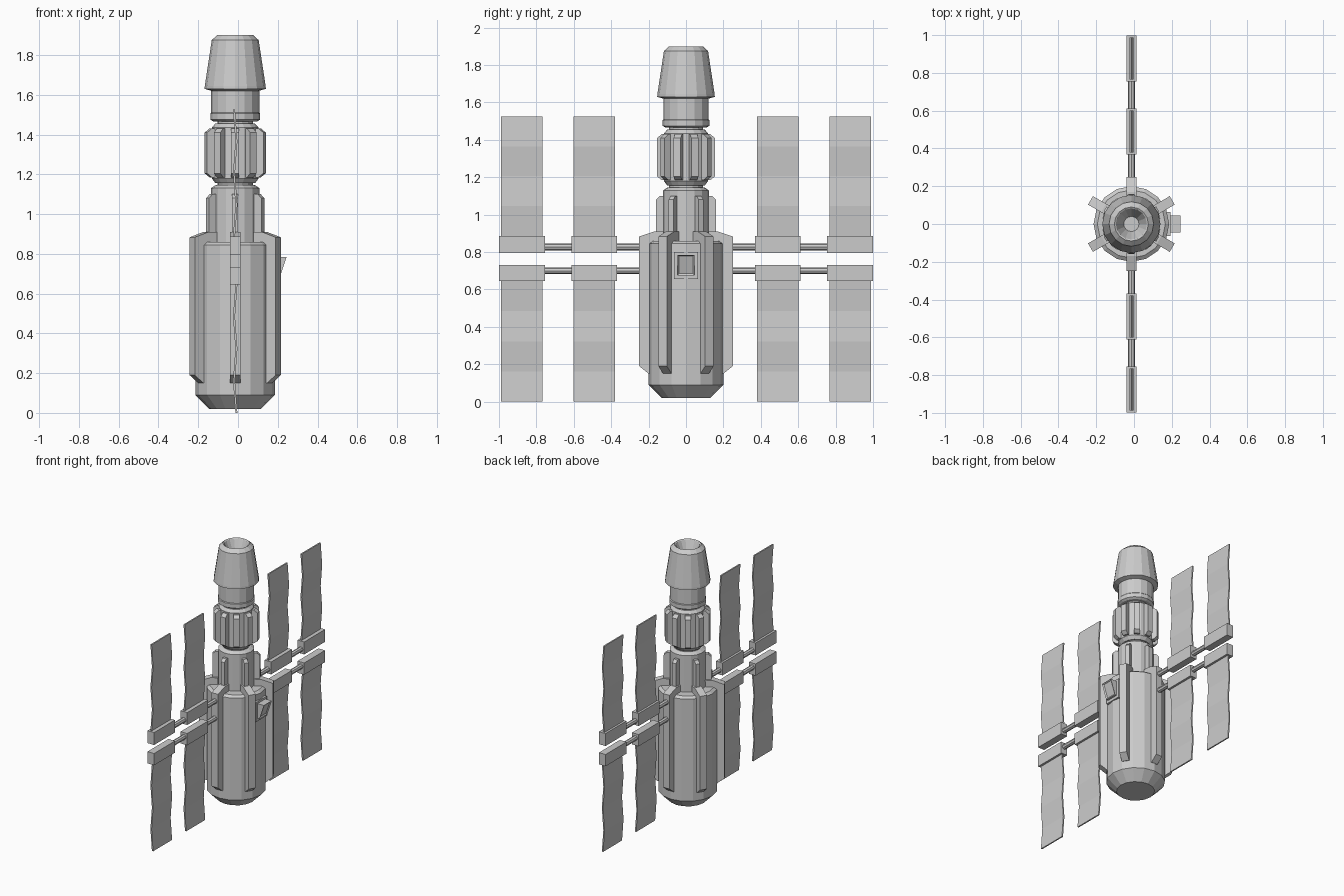
import bpy, bmesh, math
from mathutils import Vector

if "Cube" in bpy.data.objects:
    bpy.data.objects.remove(bpy.data.objects["Cube"])

CX = -0.014   # hull axis, offset because the hatch sticks out on +x


def make(name, verts, faces):
    me = bpy.data.meshes.new(name)
    me.from_pydata(verts, [], faces)
    bm = bmesh.new()
    bm.from_mesh(me)
    bmesh.ops.recalc_face_normals(bm, faces=bm.faces)
    bm.to_mesh(me)
    bm.free()
    ob = bpy.data.objects.new(name, me)
    bpy.context.collection.objects.link(ob)
    return ob


def lathe(name, profile, n=16):
    """Revolve (radius, z) points around the hull axis, capped at both ends."""
    verts = [(CX + r * math.cos(2 * math.pi * i / n), r * math.sin(2 * math.pi * i / n), z)
             for r, z in profile for i in range(n)]
    faces = [(k * n + i, k * n + (i + 1) % n, (k + 1) * n + (i + 1) % n, (k + 1) * n + i)
             for k in range(len(profile) - 1) for i in range(n)]
    last = (len(profile) - 1) * n
    faces += [tuple(range(n)), tuple(range(last, last + n))]
    return make(name, verts, faces)


def prism(name, outline, half, angle=0.0):
    """Extrude a (radius, z) outline sideways and turn it around the hull axis."""
    c, s, n = math.cos(angle), math.sin(angle), len(outline)
    verts = [(CX + r * c - t * s, r * s + t * c, z) for t in (-half, half) for r, z in outline]
    faces = [tuple(range(n)), tuple(range(n, 2 * n))]
    faces += [(i, (i + 1) % n, n + (i + 1) % n, n + i) for i in range(n)]
    return make(name, verts, faces)


def ring(name, outline, half, count):
    for i in range(count):
        prism(name, outline, half, math.pi / 2 + 2 * math.pi * i / count)


def box(name, y0, y1, z0, z1, half):
    return make(name, [(CX + x, y, z) for x in (-half, half) for y in (y0, y1) for z in (z0, z1)],
                [(0, 1, 3, 2), (4, 5, 7, 6), (0, 1, 5, 4), (2, 3, 7, 6), (0, 2, 6, 4), (1, 3, 7, 5)])


# Hull stages from bottom to top
lathe("main_hull", [(0.13, 0.02), (0.2, 0.09), (0.2, 0.845), (0.18, 0.86)])
lathe("middle_stage", [(0.122, 0.84), (0.122, 1.13), (0.1, 1.145)])
lathe("lower_neck", [(0.09, 1.13), (0.09, 1.18)])
lathe("ribbed_module", [(0.1, 1.155), (0.118, 1.18), (0.118, 1.435), (0.1, 1.455)])
lathe("upper_neck", [(0.09, 1.44), (0.09, 1.48)])
lathe("docking_module", [(0.11, 1.465), (0.125, 1.475), (0.125, 1.505), (0.121, 1.51), (0.121, 1.65)])
lathe("capsule", [(0.121, 1.62), (0.154, 1.63), (0.153, 1.645), (0.118, 1.875), (0.09, 1.9),
                  (0.082, 1.895), (0.04, 1.8)])

# Fins and ribs around the hull
ring("hull_fin", [(0.15, 0.15), (0.2, 0.15), (0.25, 0.19), (0.25, 0.883), (0.17, 0.91), (0.12, 0.91)], 0.026, 6)
ring("middle_rib", [(0.1, 0.84), (0.16, 0.84), (0.16, 1.08), (0.14, 1.1), (0.1, 1.1)], 0.015, 6)
ring("module_rib", [(0.1, 1.185), (0.13, 1.185), (0.155, 1.205), (0.155, 1.41), (0.13, 1.43), (0.1, 1.43)], 0.02, 10)

# Hatch on the right side: base plate, slanted housing with an inset window
prism("hatch_plate", [(0.17, 0.655), (0.206, 0.655), (0.206, 0.8), (0.17, 0.8)], 0.063)
hatch = prism("hatch_housing", [(0.18, 0.675), (0.222, 0.675), (0.259, 0.785), (0.18, 0.785)], 0.046)
bm = bmesh.new()
bm.from_mesh(hatch.data)
front = max(bm.faces, key=lambda f: f.calc_center_median().x)
bmesh.ops.inset_region(bm, faces=[front], thickness=0.012, depth=-0.008)
bm.to_mesh(hatch.data)
bm.free()

# Solar arrays: two booms per side, each with two holders and wavy panels
WAVE = 0.006
for side in (-1, 1):
    for up, boom_z, h0, h1, tip in ((1, 0.827, 0.795, 0.887, 1.525), (-1, 0.70, 0.645, 0.732, 0.0)):
        bpy.ops.mesh.primitive_cylinder_add(vertices=8, radius=0.018, depth=0.64,
                                            location=(CX, side * 0.48, boom_z),
                                            rotation=(math.pi / 2, 0, 0))
        bpy.context.object.name = "array_boom"
        for yc in (0.49, 0.877):
            y = side * yc
            box("panel_holder", y - 0.122, y + 0.122, h0, h1, 0.027)
            root = h1 if up > 0 else h0
            zs = [root - up * 0.04] + [root + (tip - root) * k / 4 for k in range(5)]
            xs = [CX + up * WAVE * (0 if k == 0 else (-1) ** k) for k in range(6)]
            outline = [(x - 0.005, z) for x, z in zip(xs, zs)]
            outline += [(x + 0.005, z) for x, z in reversed(list(zip(xs, zs)))]
            n = len(outline)
            verts = [(x, y + d, z) for d in (-0.111, 0.111) for x, z in outline]
            faces = [(k, k + 1, n - 2 - k, n - 1 - k) for k in range(5)]
            faces += [tuple(v + n for v in f) for f in faces]
            faces += [(i, (i + 1) % n, n + (i + 1) % n, n + i) for i in range(n)]
            make("solar_panel", verts, faces)
